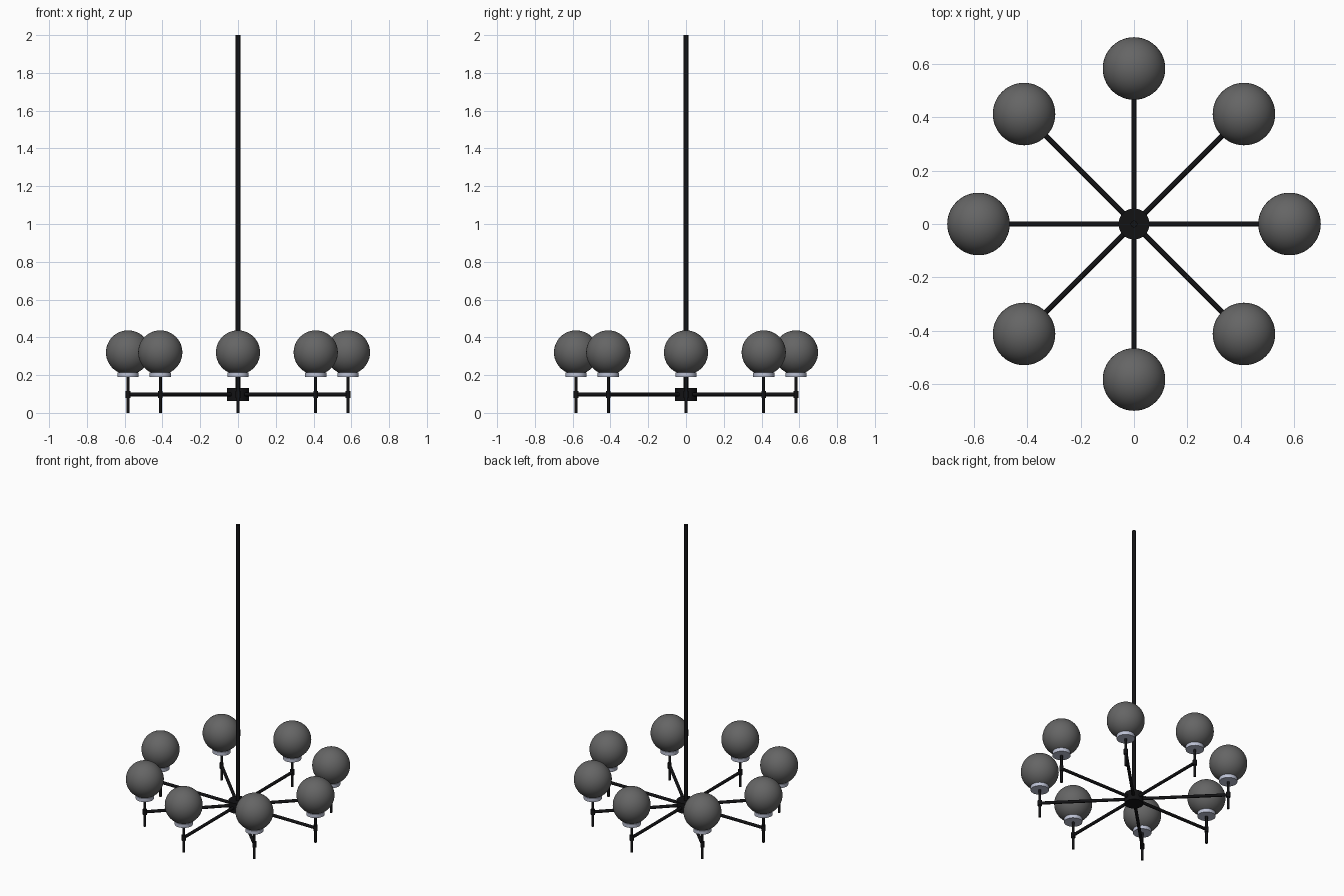
import bpy, math
from mathutils import Vector

if "Cube" in bpy.data.objects:
    bpy.data.objects.remove(bpy.data.objects["Cube"])

ARMS = 8
REACH = 0.582
ARM_Z = 0.098


def material(name, color):
    m = bpy.data.materials.new(name)
    m.diffuse_color = color
    m.use_nodes = True
    m.node_tree.nodes["Principled BSDF"].inputs["Base Color"].default_value = m.diffuse_color
    return m


black = material("black_metal", (0.006, 0.006, 0.007, 1))
smoke = material("smoked_glass", (0.13, 0.13, 0.13, 1))
steel = material("pale_metal", (0.5, 0.53, 0.65, 1))


def finish(name, mat):
    ob = bpy.context.object
    ob.name = name
    ob.data.materials.append(mat)
    bpy.ops.object.shade_smooth_by_angle(angle=math.radians(35))
    return ob


def rod(name, start, end, radius, mat, sides=24):
    a, b = Vector(start), Vector(end)
    d = b - a
    bpy.ops.mesh.primitive_cylinder_add(
        vertices=sides, radius=radius, depth=d.length,
        location=(a + b) / 2, rotation=d.to_track_quat('Z', 'Y').to_euler())
    return finish(name, mat)


# Central hub and hanging rod
rod("hub", (0, 0, 0.064), (0, 0, 0.132), 0.058, black, 32)
rod("hanging_rod", (0, 0, 0.13), (0, 0, 2.0), 0.013, black)

for i in range(ARMS):
    t = i * math.tau / ARMS
    c, s = math.cos(t), math.sin(t)
    x, y = REACH * c, REACH * s
    # Spoke, joint and upright stem
    rod(f"arm_{i}", (0.05 * c, 0.05 * s, ARM_Z), (x, y, ARM_Z), 0.010, black)
    rod(f"joint_{i}", (x, y, ARM_Z - 0.018), (x, y, ARM_Z + 0.018), 0.013, black)
    rod(f"stem_{i}", (x, y, 0), (x, y, 0.195), 0.008, black)
    # Shallow holder and globe
    rod(f"holder_{i}", (x, y, 0.19), (x, y, 0.214), 0.056, steel, 48)
    bpy.ops.mesh.primitive_uv_sphere_add(segments=48, ring_count=24,
                                         radius=0.117, location=(x, y, 0.32))
    finish(f"globe_{i}", smoke)
